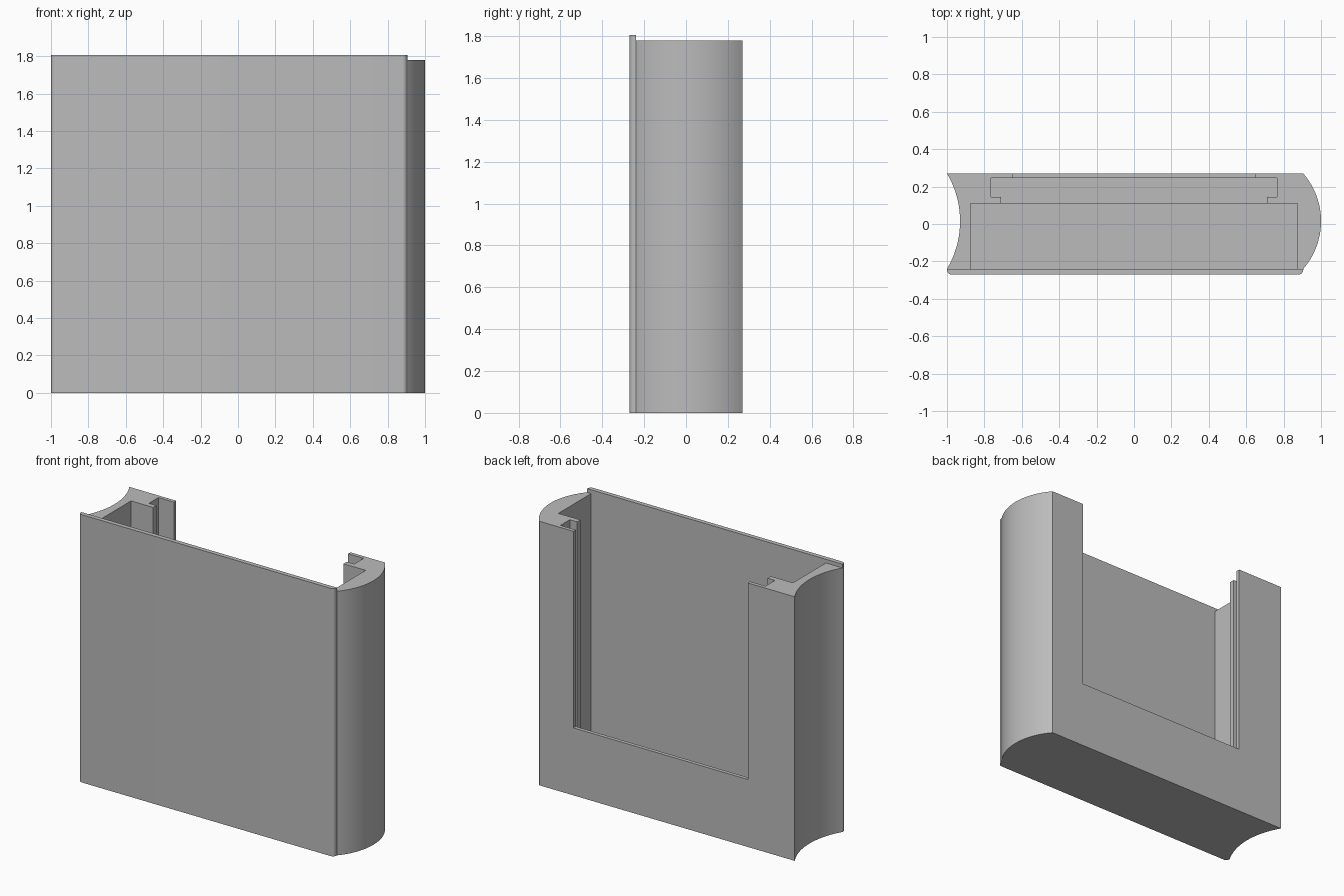
import bpy
import bmesh
import math

if "Cube" in bpy.data.objects:
    bpy.data.objects.remove(bpy.data.objects["Cube"], do_unlink=True)

BODY_TOP, PLATE_TOP = 1.78, 1.805
FRONT, SEAM, BACK = -0.27, -0.24, 0.27
LEFT_EDGE, RIGHT_EDGE = 0.905, -1.0

grey = bpy.data.materials.new("plain grey")
grey.use_nodes = True
colour = (0.5, 0.5, 0.5, 1)
grey.diffuse_color = colour
grey.node_tree.nodes["Principled BSDF"].inputs["Base Color"].default_value = colour


def prism(name, outline, low, high):
    """Extrude a counter-clockwise plan outline between two heights."""
    bm = bmesh.new()
    base = bm.faces.new([bm.verts.new((x, y, low)) for x, y in outline])
    extruded = bmesh.ops.extrude_face_region(bm, geom=[base])
    bmesh.ops.translate(bm, vec=(0, 0, high - low),
                        verts=[v for v in extruded["geom"] if isinstance(v, bmesh.types.BMVert)])
    bmesh.ops.recalc_face_normals(bm, faces=bm.faces)
    mesh = bpy.data.meshes.new(name)
    bm.to_mesh(mesh)
    bm.free()
    mesh.materials.append(grey)
    obj = bpy.data.objects.new(name, mesh)
    bpy.context.collection.objects.link(obj)
    return obj


def side_arc(x, bulge, steps=32):
    """Arc from the seam to the back, bulging towards +x."""
    half = (BACK - SEAM) / 2
    radius = (half ** 2 + bulge ** 2) / (2 * bulge)
    sweep = math.asin(half / radius)
    centre = x + bulge - radius
    angles = [sweep * (2 * i / steps - 1) for i in range(steps + 1)]
    return [(centre + radius * math.cos(a), (SEAM + BACK) / 2 + radius * math.sin(a))
            for a in angles]


def corner(cx, cy, radius, start, steps=8):
    """Quarter-round corner."""
    return [(cx + radius * math.cos(start + i * math.pi / 2 / steps),
             cy + radius * math.sin(start + i * math.pi / 2 / steps))
            for i in range(steps + 1)]


def smooth(obj):
    bpy.ops.object.select_all(action="DESELECT")
    obj.select_set(True)
    bpy.context.view_layer.objects.active = obj
    bpy.ops.object.shade_smooth_by_angle(angle=math.radians(30))


# Body with one convex and one concave side
outline = side_arc(LEFT_EDGE, 0.095) + side_arc(RIGHT_EDGE, 0.07)[::-1]
body = prism("body", outline, 0, BODY_TOP)

# Cavity, stepped panel slot and back window: half width, y range, floor height
openings = {
    "cavity": (0.875, -0.4, 0.11, 0.1),
    "slot_neck": (0.71, 0.0, 0.2, 0.34),
    "panel_slot": (0.765, 0.145, 0.245, 0.34),
    "back_window": (0.65, 0.2, 0.5, 0.455),
}
bpy.context.view_layer.objects.active = body
for name, (w, y0, y1, floor) in openings.items():
    cutter = prism(name + "_cutter", [(-w, y0), (w, y0), (w, y1), (-w, y1)], floor, 2.2)
    cutter.hide_render = True
    cut = body.modifiers.new(name, "BOOLEAN")
    cut.operation = "DIFFERENCE"
    cut.solver = "EXACT"
    cut.object = cutter
    bpy.ops.object.modifier_apply(modifier=cut.name)
    bpy.data.objects.remove(cutter, do_unlink=True)
smooth(body)

# Front plate, slightly taller, with rounded front corners
r = 0.025
plate = [(LEFT_EDGE, SEAM), (RIGHT_EDGE, SEAM)]
plate += corner(RIGHT_EDGE + r, FRONT + r, r, math.pi)
plate += corner(LEFT_EDGE - r, FRONT + r, r, 1.5 * math.pi)
smooth(prism("front_plate", plate, 0, PLATE_TOP))
